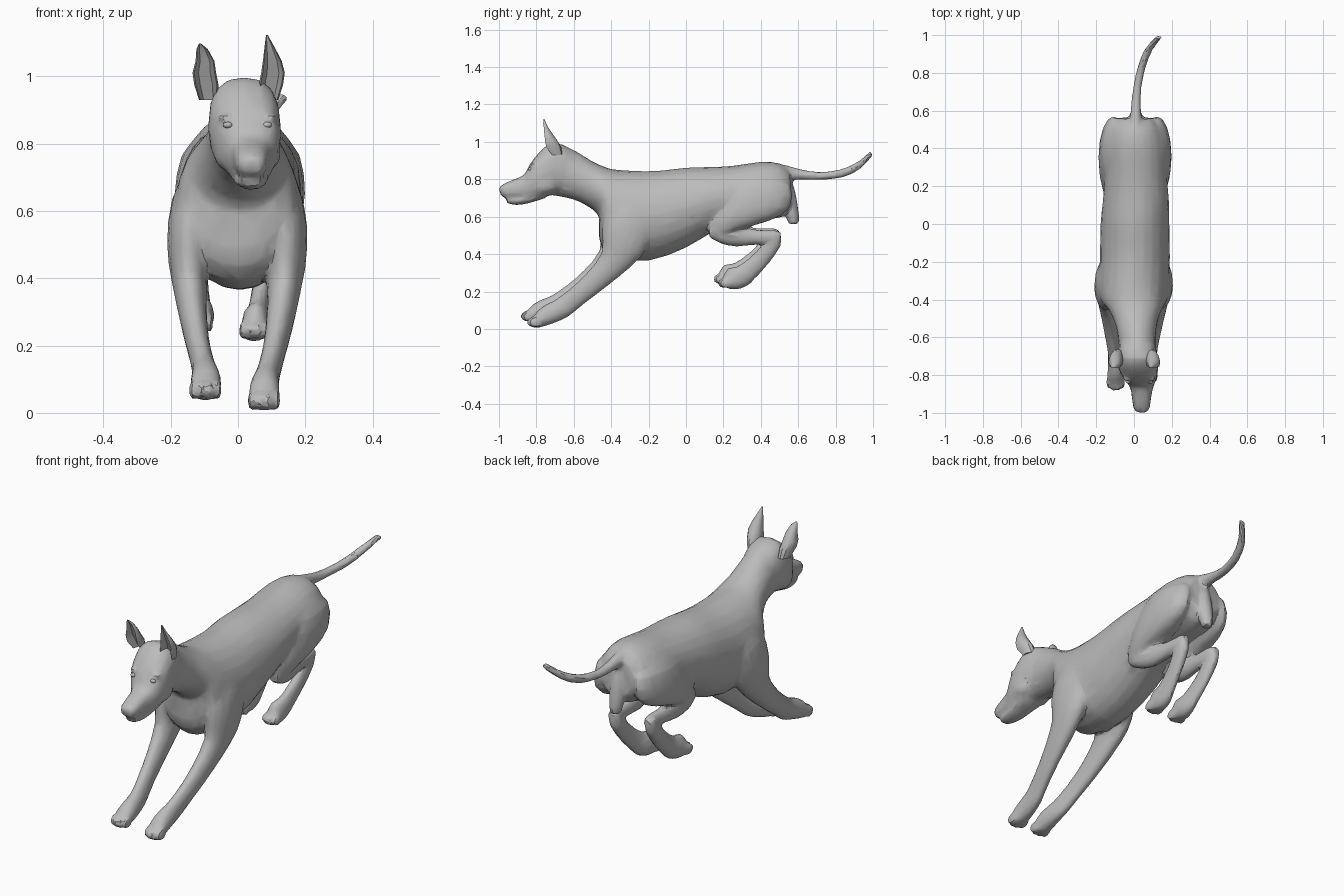
import bpy, bmesh, math
from mathutils import Vector

if "Cube" in bpy.data.objects:
    bpy.data.objects.remove(bpy.data.objects["Cube"])

coat = bpy.data.materials.new("grey_coat")
coat.use_nodes = True
GREY = (0.5, 0.5, 0.5, 1)
coat.diffuse_color = GREY
coat.node_tree.nodes["Principled BSDF"].inputs["Base Color"].default_value = GREY


def finish(name, bm):
    bmesh.ops.recalc_face_normals(bm, faces=bm.faces)
    me = bpy.data.meshes.new(name)
    bm.to_mesh(me)
    bm.free()
    me.materials.append(coat)
    ob = bpy.data.objects.new(name, me)
    bpy.context.collection.objects.link(ob)
    return ob


def select_only(obs):
    bpy.ops.object.select_all(action='DESELECT')
    for ob in obs:
        ob.select_set(True)
    bpy.context.view_layer.objects.active = obs[0]


def refine(secs):
    """Insert one smooth in-between section in each gap."""
    out = []
    for i in range(len(secs) - 1):
        p, q = secs[i], secs[i + 1]
        o, r = secs[max(i - 1, 0)], secs[min(i + 2, len(secs) - 1)]
        out += [p, tuple((9 * (b + c) - a - d) / 16 for a, b, c, d in zip(o, p, q, r))]
    return out + [secs[-1]]


def loft(name, secs, n=16, box=1.0, scoop=False):
    """Each section: (y, z) of one edge, (y, z) of the opposite edge, half width, centre x."""
    bm = bmesh.new()
    rings = []
    for ya, za, yb, zb, hw, cx in (secs if scoop else refine(secs)):
        ring = []
        for k in range(n):
            t = 2 * math.pi * k / n
            c, s = (math.copysign(abs(v) ** box, v) for v in (math.cos(t), math.sin(t)))
            if scoop and c > 0.75:      # hollow front of an ear
                c = -0.35
            f = (1 - c) / 2
            ring.append(bm.verts.new((cx + hw * s, ya + (yb - ya) * f, za + (zb - za) * f)))
        rings.append(ring)
    for a, b in zip(rings, rings[1:]):
        for k in range(n):
            bm.faces.new((a[k], a[(k + 1) % n], b[(k + 1) % n], b[k]))
    bm.faces.new(rings[0])
    bm.faces.new(rings[-1])
    return finish(name, bm)


def blob(name, pos, size):
    bm = bmesh.new()
    bmesh.ops.create_icosphere(bm, subdivisions=2, radius=1)
    for v in bm.verts:
        v.co = Vector(pos) + Vector(v.co[i] * size[i] for i in range(3))
    return finish(name, bm)


def pose(secs, side, first, last):
    """Mirror a limb to one side; the shift changes from first (top) to last (foot)."""
    out = []
    for i, (ya, za, yb, zb, hw, cx) in enumerate(secs):
        dx, dy, dz = Vector(first).lerp(Vector(last), i / (len(secs) - 1))
        out.append((ya + dy, za + dz, yb + dy, zb + dz, hw, side * cx + dx))
    return out


flesh = []      # parts blended into one skin

# Neck, chest, belly and rump
flesh.append(loft("body", [
    (-.67, .99, -.75, .72, .095, .02), (-.58, .945, -.61, .695, .10, .015),
    (-.50, .895, -.525, .655, .115, .01), (-.42, .86, -.465, .60, .145, .005),
    (-.36, .85, -.465, .49, .17, 0), (-.28, .845, -.41, .39, .185, 0),
    (-.15, .845, -.20, .365, .185, .005), (0, .862, 0, .435, .182, .005),
    (.12, .865, .12, .505, .175, .01), (.25, .872, .25, .55, .165, .01),
    (.40, .893, .40, .58, .16, .01), (.50, .885, .52, .60, .135, .01),
    (.555, .845, .565, .65, .095, .01)], n=24))

# Skull and upper muzzle, slightly square in section
flesh.append(loft("head", [
    (-1.0, .755, -.99, .715, .028, .04), (-.975, .775, -.965, .70, .044, .04),
    (-.92, .80, -.90, .695, .052, .04), (-.865, .825, -.85, .69, .064, .04),
    (-.835, .88, -.80, .695, .088, .033), (-.78, .95, -.74, .71, .106, .022),
    (-.71, .998, -.69, .72, .106, .018), (-.63, .965, -.64, .73, .095, .018)], box=.8))

# Lower jaw and nose
flesh.append(loft("jaw", [
    (-.965, .70, -.955, .672, .026, .04), (-.92, .708, -.91, .662, .042, .04),
    (-.85, .72, -.84, .672, .055, .037), (-.76, .76, -.75, .70, .07, .03)], n=10))
flesh.append(blob("nose", (.04, -.982, .742), (.026, .017, .021)))

# Tail
flesh.append(loft("tail", [
    (.46, .89, .50, .78, .045, .01), (.54, .875, .535, .79, .034, .01),
    (.62, .852, .61, .798, .027, .01), (.72, .839, .72, .797, .023, .017),
    (.83, .855, .84, .810, .022, .042), (.92, .896, .935, .858, .022, .08),
    (.985, .952, 1.0, .928, .018, .135)], n=10))

# Tail root and underside of the rump
flesh.append(loft("rump_underside", [
    (.46, .82, .56, .82, .04, .01), (.51, .71, .59, .71, .042, .01),
    (.53, .61, .605, .60, .036, .01), (.55, .56, .60, .56, .024, .01)], n=10))

FRONT = [
    (-.32, .79, -.18, .76, .04, .09), (-.42, .66, -.16, .60, .068, .126),
    (-.45, .53, -.20, .45, .066, .14), (-.45, .41, -.28, .345, .052, .138),
    (-.53, .30, -.445, .21, .04, .122), (-.62, .215, -.55, .13, .035, .105),
    (-.70, .155, -.63, .065, .036, .088), (-.75, .13, -.71, .03, .043, .08),
    (-.79, .10, -.78, .008, .046, .078), (-.82, .06, -.815, .008, .037, .076)]
THIGH = [
    (.30, .85, .46, .845, .04, .08), (.22, .76, .56, .77, .068, .115),
    (.16, .65, .555, .65, .073, .126), (.115, .56, .45, .58, .062, .122),
    (.13, .49, .27, .53, .04, .115)]
SHIN = [
    (.125, .56, .125, .49, .03, .118), (.18, .575, .19, .455, .043, .112),
    (.28, .55, .27, .44, .04, .10), (.38, .53, .37, .45, .032, .09),
    (.47, .53, .46, .455, .03, .085), (.508, .515, .505, .475, .02, .085)]
HOCK = [
    (.455, .525, .508, .50, .026, .085), (.41, .455, .505, .44, .031, .08),
    (.35, .39, .435, .34, .029, .07), (.275, .335, .37, .27, .032, .06),
    (.225, .325, .335, .235, .040, .053), (.20, .285, .285, .213, .041, .05),
    (.185, .245, .235, .213, .032, .048)]

for label, side in (("left", 1), ("right", -1)):
    near = side > 0
    # Front leg
    fs = (0, 0, 0) if near else (-.02, -.035, .032)
    flesh.append(loft(label + "_front_leg", pose(FRONT, side, (0, 0, 0), fs)))
    # Hind leg in three bends
    hip = (0, 0, 0) if near else (.022, 0, 0)
    knee = (0, 0, 0) if near else (0, 0, .005)
    heel = (0, 0, 0) if near else (-.035, -.01, .012)
    hs = (0, 0, 0) if near else (-.07, -.025, .022)
    flesh.append(loft(label + "_thigh", pose(THIGH, side, hip, knee)))
    flesh.append(loft(label + "_shin", pose(SHIN, side, knee, heel), n=12))
    flesh.append(loft(label + "_hind_foot", pose(HOCK, side, heel, hs), n=12))
    # Toes
    for k in range(4):
        u = k - 1.5
        reach = .012 * (abs(u) < 1)
        flesh.append(blob(f"{label}_front_toe_{k + 1}", (
            side * .077 + u * .024 + fs[0], -.803 - reach + fs[1], .036 + fs[2]), (.0125, .036, .030)))
        flesh.append(blob(f"{label}_hind_toe_{k + 1}", (
            side * .048 + u * .022 + hs[0], .215 - reach + hs[1], .245 + hs[2]), (.012, .034, .028)))
    # Brow ridge and cheek
    ex = .028 + side * .062
    flesh.append(blob(label + "_brow", (ex, -.812, .876), (.026, .022, .014)))
    flesh.append(blob(label + "_cheek", (.028 + side * .06, -.76, .77), (.04, .07, .05)))

# Blend the flesh into a single skin with small flat facets
select_only(flesh)
bpy.ops.object.join()
body = flesh[0]
remesh = body.modifiers.new("blend", 'REMESH')
remesh.mode = 'VOXEL'
remesh.voxel_size = .009
soften = body.modifiers.new("soften", 'SMOOTH')
soften.factor = .5
soften.iterations = 3
facet = body.modifiers.new("facet", 'DECIMATE')
facet.ratio = .09
for m in ("blend", "soften", "facet"):
    bpy.ops.object.modifier_apply(modifier=m)
if not body.data.materials:
    body.data.materials.append(coat)
bpy.ops.object.shade_smooth_by_angle(angle=math.radians(25))

# Ears with hollow fronts, and eyes: base x, tip x, tip height for each side
for label, side, base, tip, top in (("left", 1, .092, .086, 1.122), ("right", -1, -.088, -.113, 1.097)):
    ear = loft(label + "_ear", [
        (-.735, .93, -.66, .93, .028, base), (-.775, .975, -.668, .975, .036, base + side * .006),
        (-.775, 1.01, -.69, 1.01, .035, base + side * .012),
        (-.772, 1.045, -.715, 1.045, .028, base + side * .010),
        (-.768, 1.08, -.738, 1.08, .017, (base + tip) / 2 + side * .006),
        (-.765, top, -.758, top, .003, tip)], n=12, scoop=True)
    eye = blob(label + "_eye", (.028 + side * .058, -.832, .855), (.015, .013, .010))
    for ob in (ear, eye):
        select_only([ob])
        bpy.ops.object.shade_smooth_by_angle(angle=math.radians(32))
